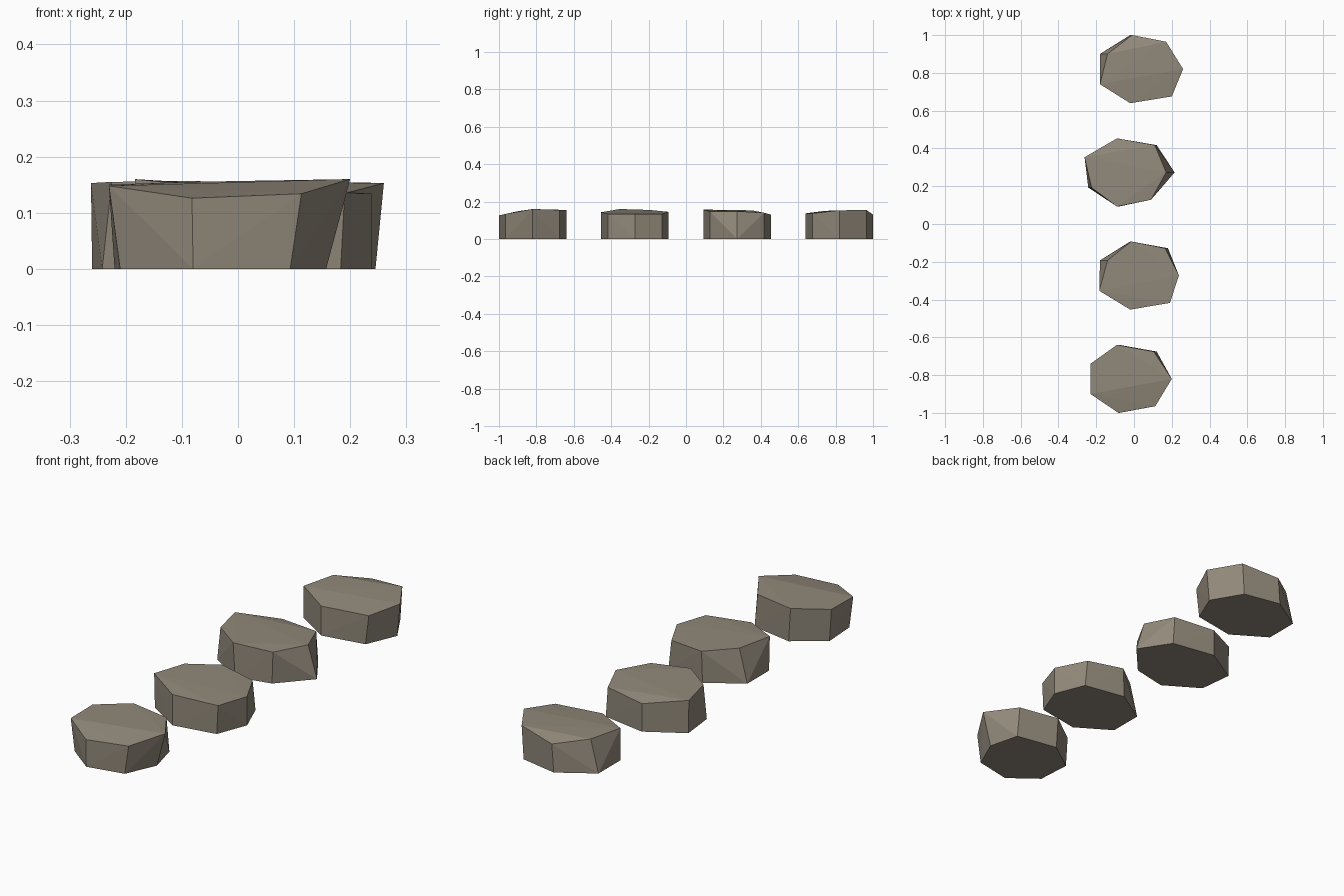
import bpy, bmesh
from math import sin, cos, tau

cube = bpy.data.objects.get("Cube")
if cube:
    bpy.data.objects.remove(cube, do_unlink=True)

# Warm grey stone colour
stone_color = (0.285, 0.25, 0.196, 1.0)
stone_grey = bpy.data.materials.new("warm_grey_stone")
stone_grey.use_nodes = True
stone_grey.diffuse_color = stone_color
shader = stone_grey.node_tree.nodes["Principled BSDF"]
shader.inputs["Base Color"].default_value = stone_color
shader.inputs["Roughness"].default_value = 0.9

SIDES = 7
RADIUS = 0.185


def stepping_stone(name, center_y, base_x, top_x, top_z):
    """Seven-sided slab: a flat base ring under a chipped, uneven top ring."""
    bm = bmesh.new()
    for i in range(SIDES):
        y = center_y + RADIUS * sin(tau * i / SIDES)
        bm.verts.new((base_x[i], y, 0))
        bm.verts.new((top_x[i], y, top_z[i]))

    # Wrap the two rings in planar facets, then merge the flat underside
    hull = bmesh.ops.convex_hull(bm, input=bm.verts)
    loose = [v for v in bm.verts if not v.link_faces]
    bmesh.ops.delete(bm, geom=loose, context='VERTS')
    underside = [f for f in bm.faces if all(v.co.z == 0 for v in f.verts)]
    bmesh.ops.dissolve_faces(bm, faces=underside)
    bmesh.ops.recalc_face_normals(bm, faces=bm.faces)

    mesh = bpy.data.meshes.new(name)
    bm.to_mesh(mesh)
    bm.free()
    mesh.materials.append(stone_grey)
    stone = bpy.data.objects.new(name, mesh)
    bpy.context.collection.objects.link(stone)
    return stone


# Row of stones from back to front, each ring starting at the +x corner
stepping_stone("back_stone", 0.82,
               base_x=(.245, .16, -.02, -.18, -.18, -.02, .183),
               top_x=(.26, .17, -.01, -.14, -.18, -.02, .2),
               top_z=(.153, .155, .13, .15, .15, .137, .137))

stepping_stone("middle_back_stone", 0.273,
               base_x=(.215, .12, -.09, -.26, -.242, -.08, .085),
               top_x=(.17, .11, -.09, -.262, -.225, -.09, .09),
               top_z=(.148, .14, .13, .153, .155, .157, .147))

stepping_stone("middle_front_stone", -0.273,
               base_x=(.238, .18, -.02, -.18, -.18, -.02, .183),
               top_x=(.238, .165, -.015, -.14, -.184, -.02, .19),
               top_z=(.134, .134, .145, .155, .16, .143, .134))

stepping_stone("front_stone", -0.82,
               base_x=(.157, .12, -.08, -.22, -.21, -.08, .093),
               top_x=(.2, .105, -.09, -.23, -.23, -.082, .113),
               top_z=(.16, .155, .155, .15, .148, .126, .134))
